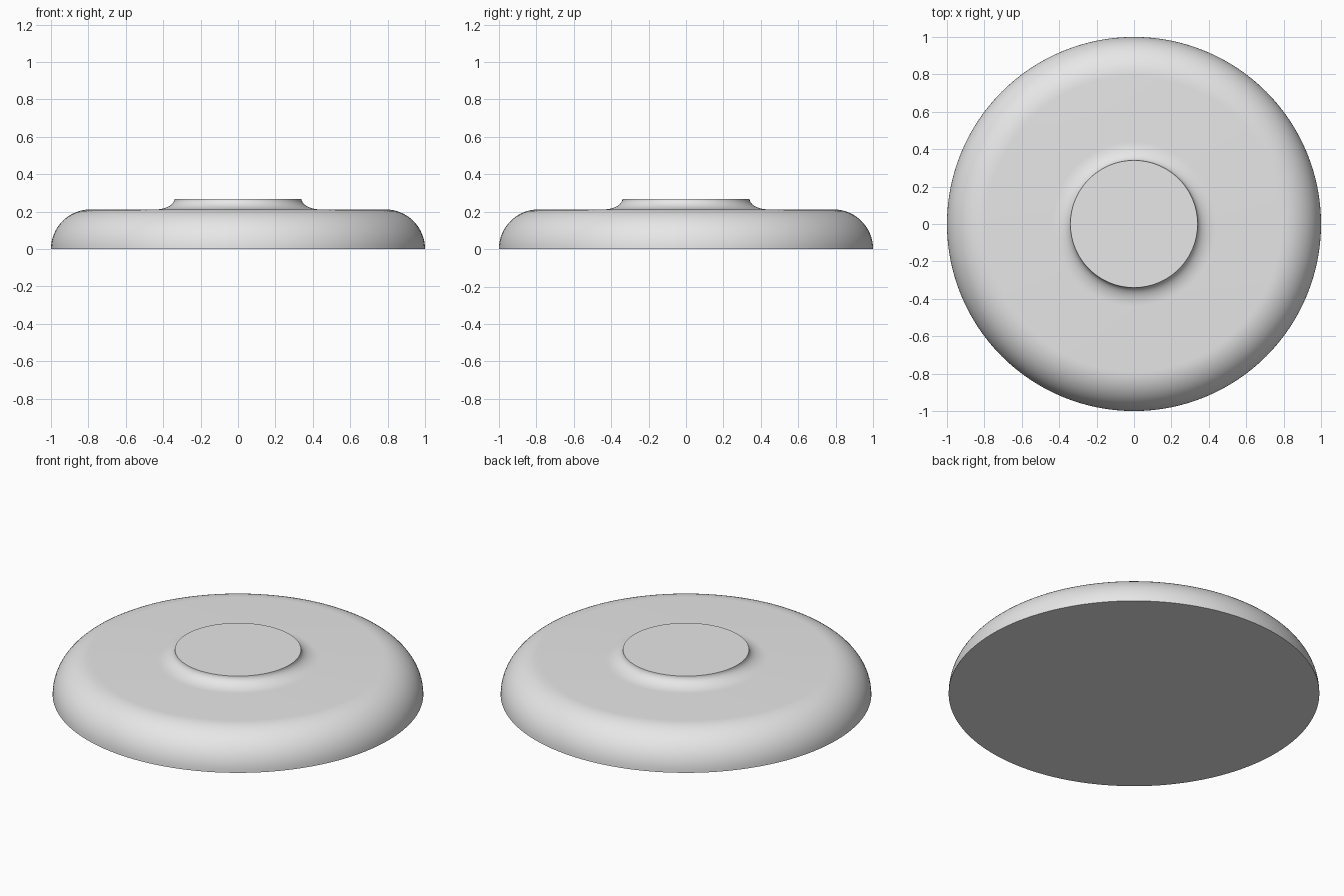
import bpy, bmesh, math

if "Cube" in bpy.data.objects:
    bpy.data.objects.remove(bpy.data.objects["Cube"])

R = 1.0            # outer radius
H = 0.212          # height of the rounded body
TOP = 0.268        # height of the raised centre
NECK = 0.34        # radius of the raised centre
FLARE = 0.10       # width of the concave foot of the neck
SEGMENTS = 128


def arc(cx, cz, rx, rz, start, end, steps):
    """Points (radius, height) along an elliptical arc, angles in degrees."""
    angles = [math.radians(start + (end - start) * i / steps) for i in range(steps + 1)]
    return [(cx + rx * math.cos(a), cz + rz * math.sin(a)) for a in angles]


# Half profile: rounded rim, flat shoulder, concave neck
profile = arc(R - H, 0, H, H, 0, 90, 16)
profile += arc(NECK + FLARE, TOP, FLARE, TOP - H, 270, 180, 12)

# Revolve the profile and close it with flat caps
bm = bmesh.new()
rings = []
for r, z in profile:
    rings.append([bm.verts.new((r * math.cos(2 * math.pi * i / SEGMENTS),
                                r * math.sin(2 * math.pi * i / SEGMENTS), z))
                  for i in range(SEGMENTS)])
for low, high in zip(rings, rings[1:]):
    for i in range(SEGMENTS):
        j = (i + 1) % SEGMENTS
        bm.faces.new((low[i], low[j], high[j], high[i]))
bm.faces.new(rings[0][::-1])
bm.faces.new(rings[-1])
bmesh.ops.recalc_face_normals(bm, faces=bm.faces)

mesh = bpy.data.meshes.new("round_base")
bm.to_mesh(mesh)
bm.free()
base = bpy.data.objects.new("round_base", mesh)
bpy.context.collection.objects.link(base)

# Plain light grey
grey = bpy.data.materials.new("light_grey")
grey.diffuse_color = (0.8, 0.8, 0.8, 1)
grey.use_nodes = True
grey.node_tree.nodes["Principled BSDF"].inputs["Base Color"].default_value = grey.diffuse_color
mesh.materials.append(grey)

# Smooth curves, crisp cap edges
bpy.context.view_layer.objects.active = base
base.select_set(True)
bpy.ops.object.shade_smooth_by_angle(angle=math.radians(30))
